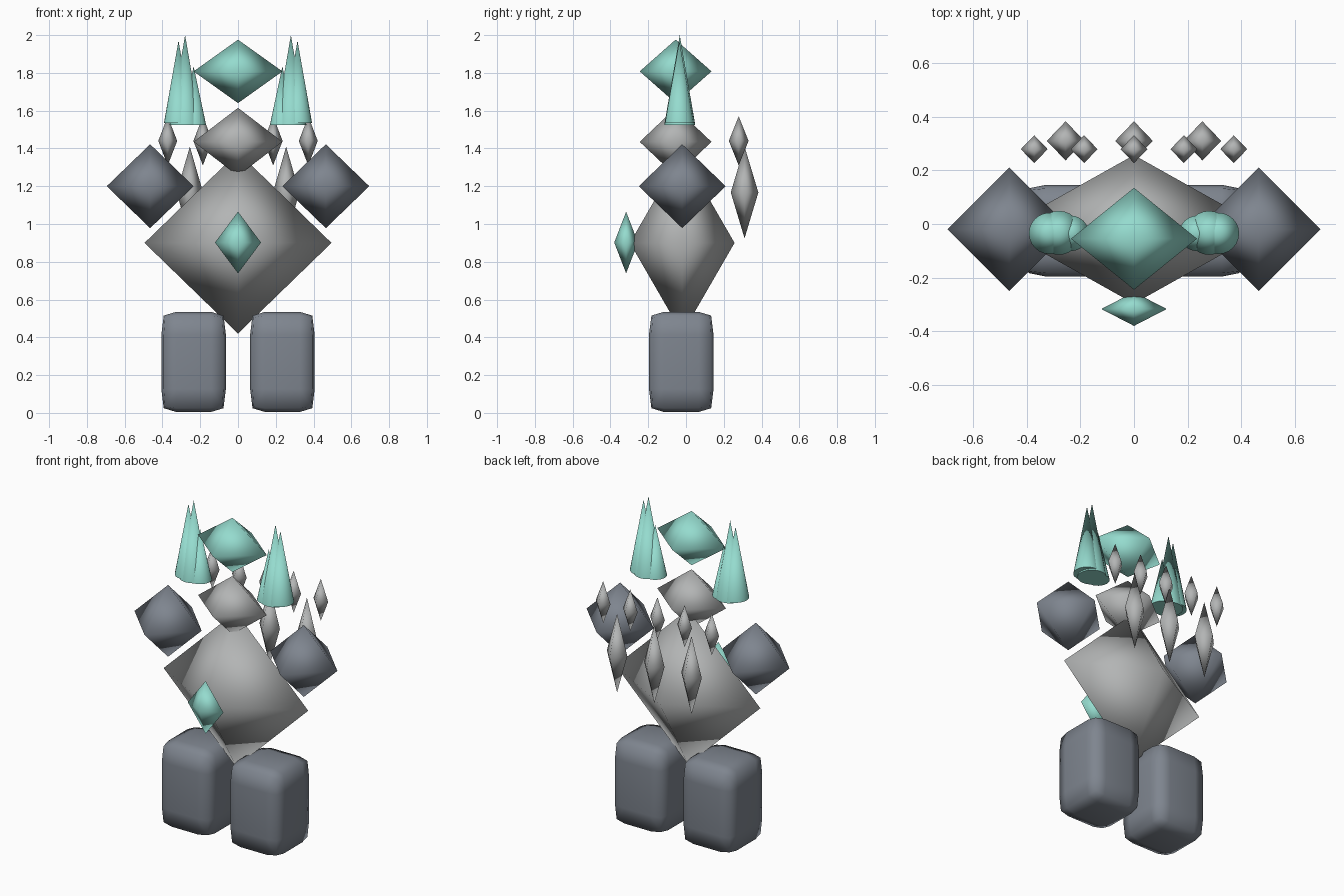
import bpy
import bmesh
from mathutils import Matrix, Vector

cube = bpy.data.objects.get("Cube")
if cube:
    bpy.data.objects.remove(cube, do_unlink=True)


def make_material(name, color):
    mat = bpy.data.materials.new(name)
    mat.use_nodes = True
    mat.diffuse_color = (*color, 1)
    mat.node_tree.nodes["Principled BSDF"].inputs["Base Color"].default_value = (*color, 1)
    return mat


TEAL = make_material("teal crystal", (0.30, 0.71, 0.62))
STONE = make_material("light grey stone", (0.45, 0.46, 0.46))
SLATE = make_material("dark slate", (0.21, 0.235, 0.275))


def finish(name, bm, mat, center):
    """Turn a bmesh into a smooth shaded, coloured object."""
    bmesh.ops.recalc_face_normals(bm, faces=bm.faces)
    for face in bm.faces:
        face.smooth = True
    mesh = bpy.data.meshes.new(name)
    bm.to_mesh(mesh)
    bm.free()
    mesh.materials.append(mat)
    obj = bpy.data.objects.new(name, mesh)
    obj.location = center
    bpy.context.collection.objects.link(obj)
    return obj


def crystal(name, mat, center, half):
    """Eight-sided crystal with a point on each axis."""
    bm = bmesh.new()
    for axis in range(3):
        for sign in (-1, 1):
            point = Vector((0, 0, 0))
            point[axis] = sign * half[axis]
            bm.verts.new(point)
    bmesh.ops.convex_hull(bm, input=bm.verts)
    return finish(name, bm, mat, center)


def spike(name, mat, x, y, base, tip, radius):
    """Upright cone with a crisp rim."""
    bm = bmesh.new()
    bmesh.ops.create_cone(bm, cap_ends=True, segments=24, radius1=radius,
                          radius2=0, depth=tip - base)
    obj = finish(name, bm, mat, (x, y, (base + tip) / 2))
    for edge in obj.data.edges:
        if all(obj.data.vertices[v].co.z < 0 for v in edge.vertices):
            edge.use_edge_sharp = True
    return obj


def rounded_block(name, mat, center, size):
    """Cube bevelled before stretching, so its rounding follows its size."""
    bm = bmesh.new()
    bmesh.ops.create_cube(bm, size=1)
    bmesh.ops.bevel(bm, geom=bm.edges[:], offset=0.23, offset_type='OFFSET',
                    segments=2, profile=0.7, affect='EDGES')
    bmesh.ops.transform(bm, matrix=Matrix.Diagonal((*size, 1)), verts=bm.verts)
    return finish(name, bm, mat, center)


# Torso, head and crown
crystal("torso", STONE, (0, -0.02, 0.9), (0.495, 0.277, 0.48))
crystal("head", STONE, (0, -0.055, 1.435), (0.235, 0.19, 0.18))
crystal("crown", TEAL, (0, -0.055, 1.808), (0.235, 0.19, 0.168))
crystal("chest_gem", TEAL, (0, -0.317, 0.902), (0.122, 0.063, 0.163))

# Paired parts
for side, s in (("left", 1), ("right", -1)):
    crystal(side + "_shoulder", SLATE, (s * 0.465, -0.02, 1.2), (0.23, 0.23, 0.222))
    rounded_block(side + "_leg", SLATE, (s * 0.235, -0.025, 0.27), (0.342, 0.342, 0.53))
    spike(side + "_outer_spike", TEAL, s * 0.315, -0.035, 1.535, 1.97, 0.077)
    spike(side + "_middle_spike", TEAL, s * 0.28, -0.033, 1.525, 2.0, 0.082)
    spike(side + "_inner_spike", TEAL, s * 0.235, -0.035, 1.525, 1.835, 0.066)

# Two rows of floating shards behind the back
for i in range(-1, 2):
    crystal("large_back_shard", STONE, (i * 0.255, 0.31, 1.167), (0.07, 0.073, 0.243))
for i in range(-2, 3):
    crystal("small_back_shard", STONE, (i * 0.186, 0.279, 1.44), (0.05, 0.052, 0.13))
